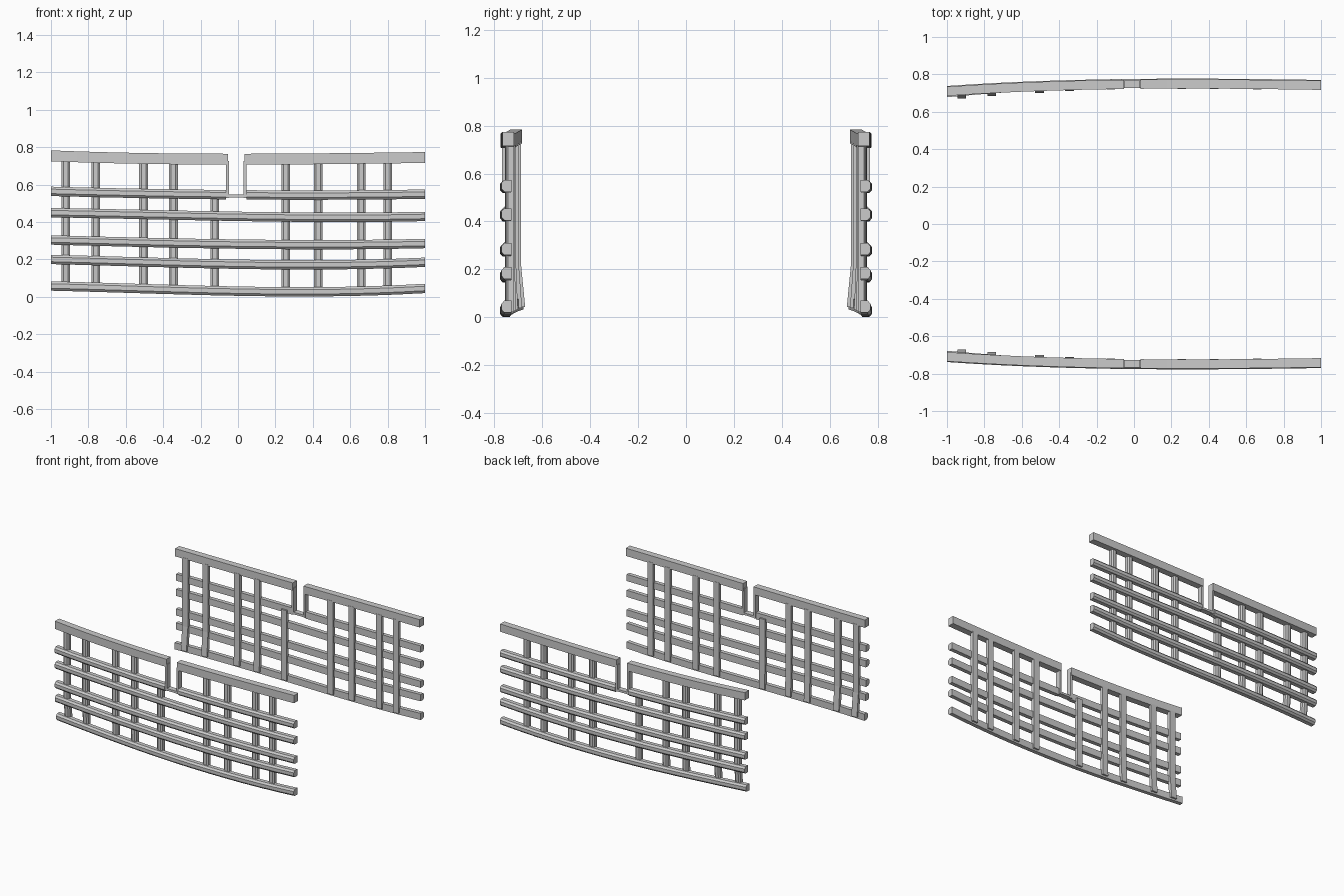
import bpy, bmesh

if "Cube" in bpy.data.objects:
    bpy.data.objects.remove(bpy.data.objects["Cube"])


def cubic(pts, x):
    """Smooth curve through a few (x, value) points."""
    total = 0.0
    for i, (xi, vi) in enumerate(pts):
        for j, (xj, _) in enumerate(pts):
            if i != j:
                vi *= (x - xj) / (xi - xj)
        total += vi
    return total


PLAN = [(-1, .738), (-.35, .769), (.35, .777), (1, .770)]


def side_y(x, z):
    """Outer half-width; the low front corner tucks inwards."""
    tuck = 0.02 * max(0, (0.22 - z) / 0.18) * max(0, -x) ** 1.5
    return cubic(PLAN, x) - tuck


def loft(name, sections):
    """Skin closed sections, cap the ends, mirror to the other side."""
    bm = bmesh.new()
    rings = [[bm.verts.new(p) for p in s] for s in sections]
    n = len(rings[0])
    for a, b in zip(rings, rings[1:]):
        for i in range(n):
            j = (i + 1) % n
            bm.faces.new((a[i], a[j], b[j], b[i]))
    bm.faces.new(rings[0])
    bm.faces.new(rings[-1])
    bmesh.ops.recalc_face_normals(bm, faces=bm.faces)
    mesh = bpy.data.meshes.new(name)
    bm.to_mesh(mesh)
    bm.free()
    ob = bpy.data.objects.new(name, mesh)
    bpy.context.collection.objects.link(ob)
    mod = ob.modifiers.new("both_sides", 'MIRROR')
    mod.use_axis = (False, True, False)
    mod.use_clip = False
    mod.use_mirror_merge = False


def rail(name, x0, x1, heights, profile, steps):
    sections = []
    for k in range(steps + 1):
        x = x0 + (x1 - x0) * k / steps
        z = cubic(heights, x)
        y = side_y(x, z)
        sections.append([(x, -(y - d), z + h) for d, h in profile])
    loft(name, sections)


def post(name, x, zs, profile):
    loft(name, [[(x + w, -(side_y(x, z) - d), z) for d, w in profile] for z in zs])


# Cross-sections as (depth from outer face, offset)
RAIL = [(.042, -.025), (.012, -.025), (0, -.012), (0, .012), (.012, .025), (.042, .025)]
CAP = [(.053, -.029), (.004, -.029), (.004, .029), (.053, .029)]
POST = [(.055, -.023), (.03, -.023), (.022, -.012), (.022, .012), (.03, .023), (.055, .023)]
PLATE = [(.048, -.008), (.008, -.008), (.008, .008), (.048, .008)]

TOP = [(-1, .754), (-.05, .736), (.04, .736), (1, .745)]
UPPER = [(-1, .564), (-.35, .550), (.35, .544), (1, .549)]

# Cap rail and upper rail, both broken by the gateway
rail("cap_rail_left", -1, -.053, TOP, CAP, 7)
rail("cap_rail_right", .035, 1, TOP, CAP, 7)
rail("upper_rail_left", -1, -.065, UPPER, RAIL, 7)
rail("upper_rail_right", .045, 1, UPPER, RAIL, 7)

# Full-length lower rails
LOWER = [
    (.450, .437, .426, .430),
    (.304, .288, .279, .285),
    (.200, .182, .171, .185),
    (.058, .039, .027, .045),
]
for i, hs in enumerate(LOWER):
    rail(f"lower_rail_{i + 1}", -1, 1, list(zip((-1, -.35, .35, 1), hs)), RAIL, 14)

# Upright posts behind the rails
for i, x in enumerate((-.92, -.76, -.505, -.345, -.125, .255, .43, .66, .80)):
    top = .545 if x == -.125 else cubic(TOP, x) - .02
    foot = cubic(list(zip((-1, -.35, .35, 1), LOWER[3])), x) - .012
    post(f"upright_post_{i + 1}", x, (foot, .12, .22, top), POST)

# Gateway frame: thin jambs and sill
post("gate_jamb_left", -.057, (.528, .725), PLATE)
post("gate_jamb_right", .038, (.528, .725), PLATE)
rail("gate_sill", -.065, .045, [(-1, .538), (1, .538)], PLATE, 1)
